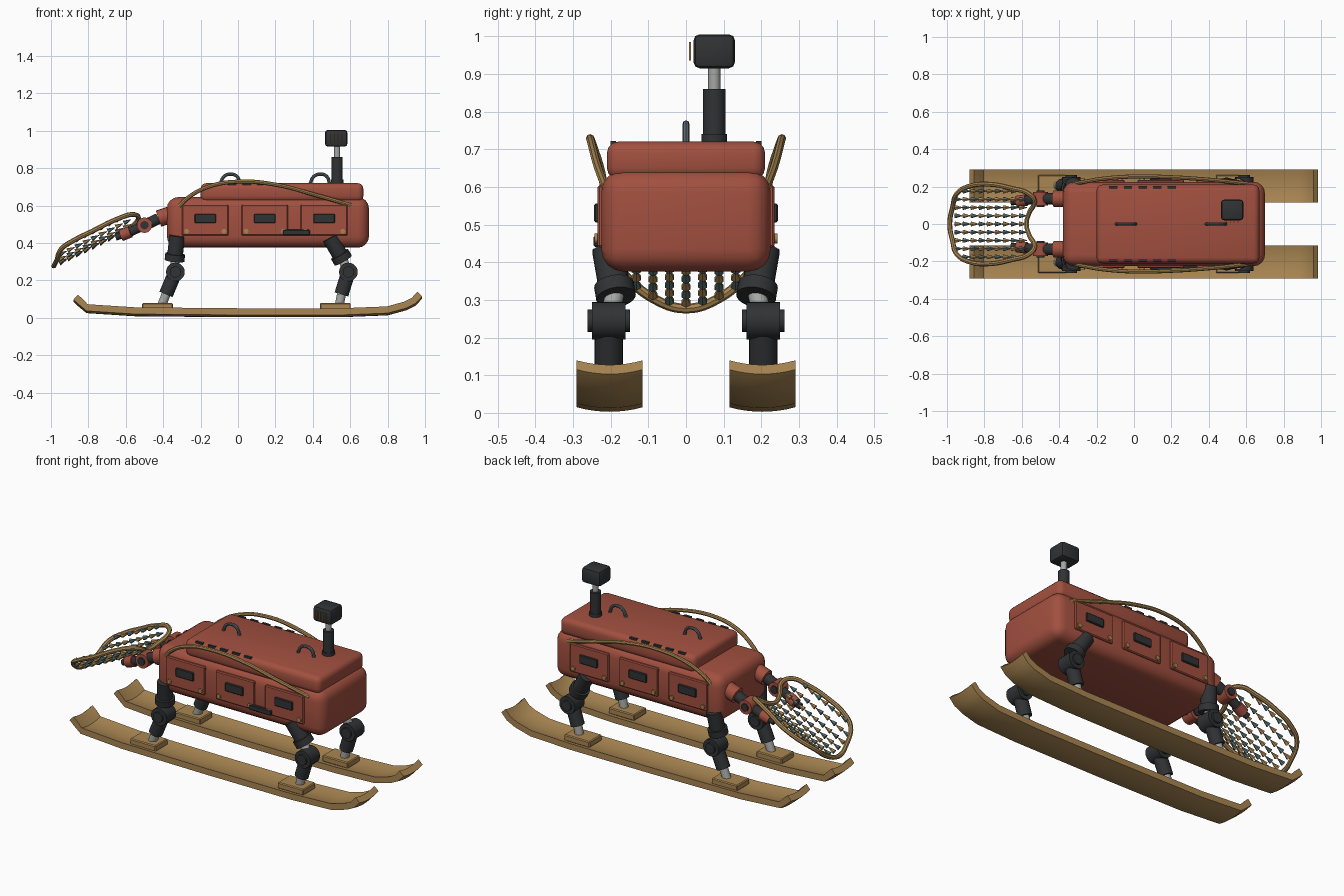
import bpy, bmesh, math
from mathutils import Vector

if "Cube" in bpy.data.objects:
    bpy.data.objects.remove(bpy.data.objects["Cube"], do_unlink=True)


def material(name, rgb):
    m = bpy.data.materials.new(name)
    m.use_nodes = True
    m.diffuse_color = (*rgb, 1)
    m.node_tree.nodes["Principled BSDF"].inputs["Base Color"].default_value = (*rgb, 1)
    return m


RED = material("brick red paint", (0.36, 0.08, 0.05))
WOOD = material("golden wood", (0.40, 0.24, 0.085))
DARK = material("charcoal", (0.03, 0.032, 0.034))
STEEL = material("light steel", (0.38, 0.38, 0.37))
SLATE = material("slate", (0.10, 0.125, 0.14))
TEAL = material("grey teal", (0.10, 0.16, 0.15))


def finish(obj, name, mat, smooth=True):
    obj.name = name
    obj.data.materials.append(mat)
    if smooth:
        bpy.ops.object.select_all(action="DESELECT")
        obj.select_set(True)
        bpy.context.view_layer.objects.active = obj
        bpy.ops.object.shade_smooth_by_angle(angle=math.radians(35))
    return obj


def from_bmesh(bm, name, mat, smooth=True):
    bmesh.ops.recalc_face_normals(bm, faces=bm.faces)
    me = bpy.data.meshes.new(name)
    bm.to_mesh(me)
    bm.free()
    obj = bpy.data.objects.new(name, me)
    bpy.context.collection.objects.link(obj)
    return finish(obj, name, mat, smooth)


def box(name, centre, size, mat, bevel=0.0, segments=2):
    bm = bmesh.new()
    bmesh.ops.create_cube(bm, size=1)
    bmesh.ops.scale(bm, vec=size, verts=bm.verts)
    bmesh.ops.translate(bm, vec=centre, verts=bm.verts)
    if bevel:
        bmesh.ops.bevel(bm, geom=bm.edges[:], offset=bevel, segments=segments,
                        profile=0.5, affect="EDGES")
    return from_bmesh(bm, name, mat)


def add_rod(bm, a, b, r1, r2, sides):
    a, b = Vector(a), Vector(b)
    made = bmesh.ops.create_cone(bm, cap_ends=True, segments=sides, radius1=r1,
                                 radius2=r2, depth=(b - a).length)
    spin = (b - a).to_track_quat("Z", "Y").to_matrix()
    bmesh.ops.rotate(bm, cent=(0, 0, 0), matrix=spin, verts=made["verts"])
    bmesh.ops.translate(bm, vec=(a + b) / 2, verts=made["verts"])


def rod(name, a, b, r, mat, r2=None, sides=20):
    bm = bmesh.new()
    add_rod(bm, a, b, r, r if r2 is None else r2, sides)
    return from_bmesh(bm, name, mat)


def tube(name, points, radius, mat, cyclic=False):
    cu = bpy.data.curves.new(name, "CURVE")
    cu.dimensions = "3D"
    cu.bevel_depth = radius
    cu.bevel_resolution = 2
    cu.use_fill_caps = True
    cu.resolution_u = 6
    sp = cu.splines.new("BEZIER")
    sp.bezier_points.add(len(points) - 1)
    sp.use_cyclic_u = cyclic
    for bp, p in zip(sp.bezier_points, points):
        bp.co = p
        bp.handle_left_type = bp.handle_right_type = "AUTO"
    temp = bpy.data.objects.new(name, cu)
    bpy.context.collection.objects.link(temp)
    bpy.context.view_layer.update()
    me = bpy.data.meshes.new_from_object(
        temp.evaluated_get(bpy.context.evaluated_depsgraph_get()))
    me.materials.clear()
    bpy.data.objects.remove(temp, do_unlink=True)
    obj = bpy.data.objects.new(name, me)
    bpy.context.collection.objects.link(obj)
    return finish(obj, name, mat)


# Body and lid
box("body", (0.16, 0, 0.51), (1.08, 0.45, 0.27), RED, 0.06, 4)
box("lid", (0.235, 0, 0.67), (0.87, 0.42, 0.1), RED, 0.03, 3)

# Lid handles
for x in (-0.04, 0.44):
    tube("lid_handle", [(x + dx, 0, z) for dx, z in
                        ((-0.055, 0.715), (-0.035, 0.755), (0, 0.768),
                         (0.035, 0.755), (0.05, 0.715))], 0.009, SLATE)

# Sensor mast
rod("mast_collar", (0.53, 0.075, 0.715), (0.53, 0.075, 0.74), 0.034, DARK)
rod("mast_sleeve", (0.53, 0.075, 0.73), (0.53, 0.075, 0.86), 0.03, DARK)
rod("mast_shaft", (0.53, 0.075, 0.85), (0.53, 0.075, 0.93), 0.016, STEEL)
box("sensor_head", (0.525, 0.075, 0.96), (0.12, 0.11, 0.09), DARK, 0.016)
for i in range(4):
    box("sensor_bar", (0.495 + 0.02 * i, 0.011, 0.96), (0.005, 0.005, 0.05), WOOD)

# Ski cross-section is slightly dished, swept along a profile
SKI = ((-0.88, 0.085), (-0.85, 0.058), (-0.81, 0.025), (-0.55, 0.008), (0, 0.003),
       (0.55, 0.003), (0.8, 0.013), (0.9, 0.04), (0.95, 0.065), (0.985, 0.103))


def ski(side):
    bm = bmesh.new()
    rings = []
    for i, (x, z) in enumerate(SKI):
        p, q = SKI[max(i - 1, 0)], SKI[min(i + 1, len(SKI) - 1)]
        n = Vector((p[1] - q[1], 0, q[0] - p[0])).normalized() * 0.036
        low = [Vector((x, side * 0.2025 + t * 0.0219, z + 0.012 * (t / 4) ** 2))
               for t in range(-4, 5)]
        rings.append([bm.verts.new(v) for v in low + [v + n for v in reversed(low)]])
    for a, b in zip(rings, rings[1:]):
        for k in range(len(a)):
            m = (k + 1) % len(a)
            bm.faces.new((a[k], a[m], b[m], b[k]))
    bm.faces.new(rings[0])
    bm.faces.new(rings[-1])
    from_bmesh(bm, "ski", WOOD)


def leg(s, top, hip, knee, shin, ankle):
    def at(p, y):
        return Vector((p[0], s * y, p[1]))
    a, b, c = at(top, 0.207), at(hip, 0.188), at(knee, 0.205)
    d, e = at(shin, 0.205), at(ankle, 0.205)
    rod("upper_leg", a, b, 0.042, DARK)
    rod("upper_leg_collar", b.lerp(a, 0.18), b.lerp(a, -0.12), 0.053, DARK)
    rod("upper_leg_shaft", b, c, 0.025, STEEL)
    rod("knee", c - Vector((0, 0.045, 0)), c + Vector((0, 0.045, 0)), 0.05, DARK)
    rod("knee_cap", c - Vector((0, 0.056, 0)), c + Vector((0, 0.056, 0)), 0.03, DARK)
    rod("lower_leg", c, d, 0.038, DARK)
    rod("ankle_shaft", d, e, 0.024, STEEL)
    box("foot_pad", (e.x - 0.02, e.y, 0.06), (0.165, 0.115, 0.036), WOOD, 0.005, 1)


# Scoop height: sloping rim with a dished middle
def scoop(x, y):
    return Vector((x, y, 0.585 + (x + 0.53) * 0.49 - 0.085 * (1 - min(1, (y / 0.18) ** 2))))


RIM = ((-0.97, 0.09), (-0.945, 0.165), (-0.87, 0.205), (-0.78, 0.213), (-0.65, 0.19),
       (-0.56, 0.16), (-0.532, 0.12), (-0.56, 0.06))

for s in (-1, 1):
    ski(s)
    leg(s, (-0.325, 0.44), (-0.338, 0.32), (-0.335, 0.245), (-0.385, 0.125), (-0.41, 0.06))
    leg(s, (0.49, 0.43), (0.555, 0.32), (0.59, 0.245), (0.553, 0.125), (0.54, 0.06))

    # Side rails bowing outward
    tube("side_rail", [(x, s * y, z) for x, y, z in
                       ((-0.315, 0.217, 0.595), (-0.27, 0.225, 0.64), (-0.16, 0.243, 0.7),
                        (0, 0.254, 0.728), (0.2, 0.25, 0.712), (0.42, 0.235, 0.655),
                        (0.61, 0.215, 0.6))], 0.011, WOOD)

    # Side panels, windows, and bolts
    for x in (-0.175, 0.143, 0.46):
        box("side_panel", (x, s * 0.225, 0.522), (0.25, 0.02, 0.165), RED, 0.005, 1)
        box("panel_window", (x, s * 0.236, 0.531), (0.115, 0.016, 0.05), DARK, 0.004, 1)
        for dx in (-0.1, 0.1):
            rod("panel_bolt", (x + dx, s * 0.23, 0.463), (x + dx, s * 0.243, 0.463),
                0.013, WOOD, sides=12)

    # Lid vents
    for i in range(5):
        box("lid_vent", (-0.11 + 0.078 * i, s * 0.193, 0.715), (0.045, 0.014, 0.014), DARK)

    # Arm from shoulder to scoop
    arm = [Vector((x, s * y, z)) for x, y, z in
           ((-0.35, 0.135, 0.555), (-0.425, 0.135, 0.53), (-0.5, 0.135, 0.495),
            (-0.575, 0.128, 0.46), (-0.625, 0.12, 0.44), (-0.655, 0.12, 0.43))]
    rod("shoulder", arm[0], arm[1], 0.045, RED)
    rod("upper_arm", arm[1], arm[2], 0.03, DARK)
    out = Vector((0, 0.036, 0))
    rod("elbow", arm[2] - out, arm[2] + out, 0.041, RED)
    rod("elbow_cap", arm[2] - out * 1.2, arm[2] + out * 1.2, 0.022, DARK)
    rod("forearm", arm[2], arm[3], 0.025, DARK)
    rod("wrist", arm[3], arm[4], 0.031, RED)
    rod("gripper", arm[4], arm[5], 0.018, DARK)

# Latch on the front side
box("side_latch", (0.312, -0.235, 0.456), (0.145, 0.02, 0.03), DARK, 0.004, 1)

# Scoop rim loop
half = [scoop(x, y) for x, y in RIM]
mirrored = [Vector((v.x, -v.y, v.z)) for v in reversed(half)]
tube("scoop_rim", [scoop(-0.985, 0)] + half + [scoop(-0.575, 0)] + mirrored,
     0.013, WOOD, cyclic=True)

# Scoop webbing made of rows of small tapered barbs
for group, mat in enumerate((WOOD, TEAL)):
    bm = bmesh.new()
    for i in range(9):
        for j in range(-4, 5):
            x, y = -0.955 + 0.043 * i, 0.044 * j
            if (i + j) % 2 == group and not (i in (0, 8) and abs(j) == 4):
                add_rod(bm, scoop(x, y), scoop(x + 0.04, y), 0.014, 0.001, 6)
    from_bmesh(bm, "scoop_barbs", mat, False)
